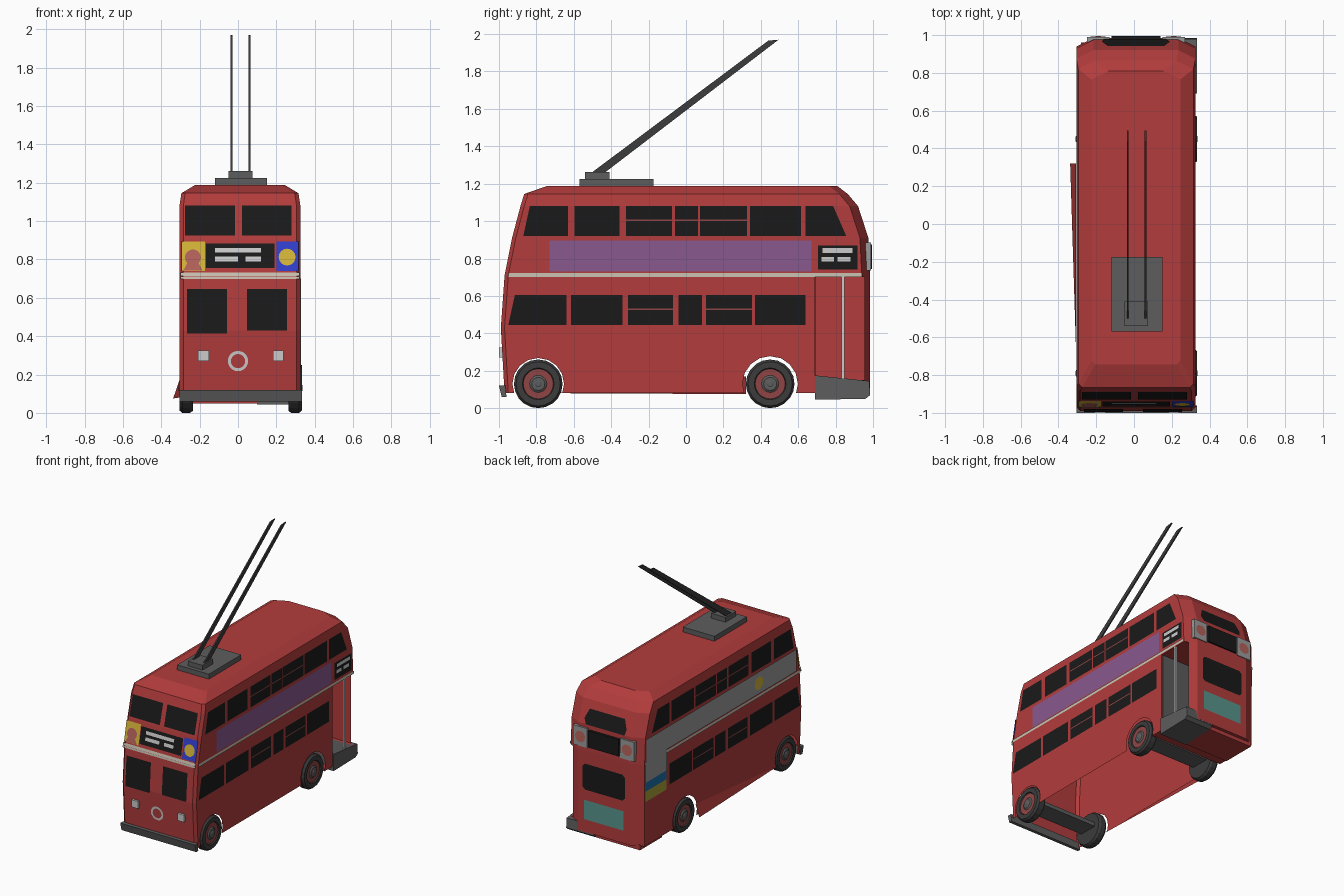
import bpy, bmesh, math
from mathutils import Vector

if "Cube" in bpy.data.objects:
    bpy.data.objects.remove(bpy.data.objects["Cube"])

CX = 0.01  # body centre line
MATS = {}
COLORS = dict(red=(0.45, 0.045, 0.045), black=(0.01, 0.01, 0.01), dark=(0.045, 0.045, 0.045),
              grey=(0.11, 0.11, 0.11), cream=(0.6, 0.55, 0.45), white=(0.6, 0.6, 0.6),
              purple=(0.25, 0.1, 0.27), silver=(0.33, 0.33, 0.33), yellow=(0.65, 0.45, 0.04),
              blue=(0.03, 0.05, 0.6), sky=(0.01, 0.16, 0.4), olive=(0.4, 0.35, 0.04),
              teal=(0.1, 0.3, 0.27), pink=(0.45, 0.12, 0.1), hub=(0.28, 0.06, 0.06))


def mat(c):
    if c not in MATS:
        MATS[c] = bpy.data.materials.new(c)
        MATS[c].diffuse_color = (*COLORS[c], 1)
    return MATS[c]


def make(name, verts, faces, color):
    bm = bmesh.new()
    vs = [bm.verts.new(v) for v in verts]
    for f in faces:
        bm.faces.new([vs[i] for i in f])
    bmesh.ops.recalc_face_normals(bm, faces=bm.faces)
    me = bpy.data.meshes.new(name)
    bm.to_mesh(me)
    bm.free()
    ob = bpy.data.objects.new(name, me)
    bpy.context.collection.objects.link(ob)
    me.materials.append(mat(color))
    return ob


def loft(name, rings, color, caps=True):
    n = len(rings[0])
    faces = [[r * n + i, r * n + (i + 1) % n, (r + 1) * n + (i + 1) % n, (r + 1) * n + i]
             for r in range(len(rings) - 1) for i in range(n)]
    if caps:
        faces += [list(range(n)), list(range((len(rings) - 1) * n, len(rings) * n))]
    return make(name, [v for r in rings for v in r], faces, color)


def prism(name, yz, x0, x1, color):
    return loft(name, [[(x, y, z) for y, z in yz] for x in (x0, x1)], color)


def box(name, x0, x1, y0, y1, z0, z1, color):
    return prism(name, [(y0, z0), (y1, z0), (y1, z1), (y0, z1)], x0, x1, color)


def circle(r, n, cy=0, cz=0):
    return [(cy + r * math.cos(2 * math.pi * i / n), cz + r * math.sin(2 * math.pi * i / n)) for i in range(n)]


def rect(a0, a1, b0, b1):
    return [(a0, b0), (a1, b0), (a1, b1), (a0, b1)]


# Body: horizontal rings (z, front y, back y, half width)
RINGS = [(0.08, -0.97, 0.985, 0.315), (0.43, -0.99, 0.985, 0.315), (0.71, -0.97, 0.985, 0.315),
         (0.91, -0.93, 0.975, 0.315), (1.08, -0.885, 0.92, 0.315), (1.145, -0.865, 0.865, 0.305),
         (1.187, -0.745, 0.81, 0.235)]


def ring(z, yf, yb, w):
    half = [(w - 0.02, yf), (w, yf + 0.02), (w, yb - 0.045), (w - 0.09, yb)]
    return [(CX + x, y, z) for x, y in half] + [(CX - x, y, z) for x, y in reversed(half)]


def at(z, col):
    for a, b in zip(RINGS, RINGS[1:]):
        if z <= b[0]:
            break
    t = (z - a[0]) / (b[0] - a[0])
    return a[col] + t * (b[col] - a[col])


def panel(name, side, pts, color, off=0.004):
    """Flat panel laid on the body: F/B use (x, z), L/R use (y, z)."""
    place = {'F': lambda a, z: (a, at(z, 1) - off, z), 'B': lambda a, z: (a, at(z, 2) + off, z),
             'R': lambda a, z: (CX + at(z, 3) + off, a, z), 'L': lambda a, z: (CX - at(z, 3) - off, a, z)}[side]
    ob = make(name, [place(a, z) for a, z in pts], [list(range(len(pts)))], color)
    out = Vector({'F': (0, -1, 0), 'B': (0, 1, 0), 'R': (1, 0, 0), 'L': (-1, 0, 0)}[side])
    if ob.data.polygons[0].normal.dot(out) < 0:
        ob.data.flip_normals()
    return ob


body = loft("body", [ring(*r) for r in RINGS], 'red')
AXLES = (-0.79, 0.45)
cutters = [prism("arch_cutter", circle(r, 16, y, 0.13), -0.6, 0.6, 'red') for y, r in zip(AXLES, (0.138, 0.148))]
cutters.append(box("door_cutter", -0.26, 0.6, 0.69, 0.955, 0.15, 0.7, 'red'))
for c in cutters:
    c.hide_render = True
    m = body.modifiers.new("cut", 'BOOLEAN')
    m.operation, m.solver, m.object = 'DIFFERENCE', 'EXACT', c
dg = bpy.context.evaluated_depsgraph_get()
body_mesh = bpy.data.meshes.new_from_object(body.evaluated_get(dg))
body.modifiers.clear()
body.data = body_mesh
for c in cutters:
    bpy.data.objects.remove(c)

# Open the underside ahead of the rear platform, leaving a hollow shell
bm = bmesh.new()
bm.from_mesh(body_mesh)
gone = []
for f in bm.faces:
    c = f.calc_center_median()
    if c.z < 0.35 and abs(c.x - CX) < 0.25 and c.y < 0.65 and (c.y > -0.94 or f.normal.z < -0.9):
        gone.append(f)
bmesh.ops.delete(bm, geom=gone, context='FACES')
bm.to_mesh(body_mesh)
bm.free()

# Left skirt flare
make("skirt_flare", [(-0.306, -0.7, 0.08), (-0.338, 0.32, 0.075), (-0.306, 0.32, 0.17)], [[0, 1, 2]], 'red')

# Rear entrance
prism("entrance_platform", [(0.69, 0.045), (0.96, 0.05), (0.985, 0.07), (0.98, 0.145), (0.69, 0.175)], 0.1, 0.333, 'grey')
box("rear_underfloor", -0.28, 0.1, 0.69, 0.96, 0.05, 0.09, 'red')
box("entrance_bulkhead", -0.25, 0.315, 0.688, 0.694, 0.16, 0.7, 'grey')
box("entrance_pole", 0.313, 0.328, 0.832, 0.848, 0.15, 0.7, 'white')

# Side windows, both sides
UPPER = [(-0.595, -0.355), (-0.32, -0.075), (-0.06, 0.065), (0.075, 0.327), (0.343, 0.616)]
LOWER = [(-0.615, -0.34), (-0.31, -0.07), (-0.04, 0.085), (0.107, 0.353), (0.37, 0.64)]
for s in 'LR':
    for a, b in UPPER:
        panel("upper_window", s, rect(a, b, 0.92, 1.08), 'black')
    panel("upper_front_window", s, [(-0.87, 0.92), (-0.63, 0.92), (-0.63, 1.08), (-0.835, 1.08)], 'black')
    panel("upper_rear_window", s, [(0.64, 0.92), (0.857, 0.92), (0.787, 1.08), (0.64, 1.08)], 'black')
    for a, b in LOWER:
        panel("lower_window", s, rect(a, b, 0.445, 0.605), 'black')
    panel("lower_front_window", s, [(-0.95, 0.445), (-0.64, 0.445), (-0.64, 0.605), (-0.915, 0.605)], 'black')
    for (a, b), z in [(w, 1.005) for w in UPPER[1:4]] + [(LOWER[1], 0.53), (LOWER[3], 0.53)]:
        panel("window_bar", s, rect(a, b, z - 0.004, z + 0.004), 'hub', 0.007)
    panel("belt_line", s, rect(-0.95, 0.94, 0.702, 0.723), 'cream', 0.006)

# Right side advert and rear route board
panel("right_advert", 'R', rect(-0.73, 0.67, 0.73, 0.895), 'purple')
panel("side_route_board", 'R', rect(0.707, 0.916, 0.74, 0.87), 'black')
for a, b, z in [(0.73, 0.89, 0.83), (0.725, 0.79, 0.783), (0.81, 0.88, 0.783)]:
    panel("side_route_bar", 'R', rect(a, b, z, z + 0.025), 'white', 0.007)

# Left side advert, dropping down behind the last window
panel("left_advert", 'L', rect(-0.9, 0.93, 0.73, 0.9), 'silver', 0.007)
panel("left_advert_drop", 'L', rect(0.68, 0.935, 0.57, 0.73), 'silver', 0.007)
panel("left_blue_stripe", 'L', rect(0.68, 0.935, 0.5, 0.57), 'sky')
panel("left_yellow_stripe", 'L', rect(0.68, 0.935, 0.42, 0.5), 'olive')
panel("left_advert_disc", 'L', circle(0.05, 16, -0.44, 0.815), 'yellow', 0.01)

# Front
for x0, x1 in [(-0.276, -0.016), (0.02, 0.28)]:
    panel("front_upper_window", 'F', rect(x0, x1, 0.925, 1.08), 'black')
panel("front_window_left", 'F', rect(-0.265, -0.057, 0.415, 0.645), 'black', 0.006)
panel("front_window_right", 'F', rect(0.047, 0.255, 0.43, 0.645), 'black', 0.006)
panel("front_belt", 'F', rect(-0.3, 0.32, 0.713, 0.733), 'cream', 0.006)
panel("front_belt_lower", 'F', rect(-0.3, 0.32, 0.698, 0.712), 'cream', 0.007)
panel("front_left_poster", 'F', rect(-0.295, -0.172, 0.74, 0.893), 'yellow')
panel("poster_disc", 'F', circle(0.042, 14, -0.235, 0.81), 'pink', 0.007)
panel("poster_base", 'F', [(-0.285, 0.742), (-0.185, 0.742), (-0.205, 0.78), (-0.265, 0.78)], 'pink', 0.007)
panel("front_right_poster", 'F', rect(0.2, 0.316, 0.74, 0.893), 'blue')
panel("poster_disc", 'F', circle(0.044, 16, 0.256, 0.812), 'yellow', 0.007)
panel("front_route_board", 'F', rect(-0.167, 0.19, 0.755, 0.882), 'black')
for a, b, z in [(-0.12, 0.12, 0.835), (-0.12, 0.0, 0.79), (0.04, 0.12, 0.79)]:
    panel("front_route_bar", 'F', rect(a, b, z, z + 0.025), 'white', 0.008)
for x in (-0.18, 0.21):
    box("headlight", x - 0.028, x + 0.028, -1.0, -0.97, 0.27, 0.325, 'white')
outer, inner = circle(0.053, 20, 0, 0.27), circle(0.037, 20, 0, 0.27)
loft("front_ring", [[(x, at(z, 1) - 0.006, z) for x, z in c] for c in (outer, inner)], 'white', False)
prism("front_bumper", [(-1.0, 0.12), (-0.985, 0.06), (-0.96, 0.06), (-0.965, 0.12)], -0.305, 0.333, 'grey')

# Back
panel("back_upper_window", 'B', [(-0.16, 0.91), (0.17, 0.91), (0.19, 0.95), (0.16, 1.02), (-0.14, 1.02), (-0.17, 0.95)], 'black')
box("back_route_board", -0.12, 0.14, 0.97, 0.995, 0.745, 0.875, 'black')
for a, b, z in [(-0.08, 0.1, 0.825), (-0.08, 0.0, 0.78), (0.03, 0.1, 0.78)]:
    panel("back_route_bar", 'B', rect(a, b, z, z + 0.025), 'white', 0.013)
for s in (-1, 1):
    x = CX + s * 0.2
    box("back_poster", x - 0.06, x + 0.06, 0.94, 0.99, 0.735, 0.885, 'silver')
    panel("back_poster_disc", 'B', circle(0.043, 14, x, 0.81), 'pink', 0.012)
panel("back_lower_window", 'B', [(-0.15, 0.41), (0.17, 0.41), (0.19, 0.43), (0.19, 0.59), (0.17, 0.61),
                                 (-0.15, 0.61), (-0.17, 0.59), (-0.17, 0.43)], 'black')
panel("back_advert", 'B', rect(-0.16, 0.18, 0.18, 0.33), 'teal')

# Wheels, turned around x from (inset, radius) profiles
PARTS = [("tyre", 'dark', [(0.07, 0.08), (0.07, 0.12), (0.055, 0.13), (0.015, 0.13), (0.0, 0.118), (0.0, 0.085), (0.012, 0.078)]),
         ("rim", 'hub', [(0.008, 0.086), (0.022, 0.07), (0.022, 0.05), (0.008, 0.045)]),
         ("hub_cap", 'grey', [(0.008, 0.046), (0.0, 0.035), (0.0, 0.018), (-0.004, 0.012)])]
for y in AXLES:
    for s in (-1, 1):
        for name, color, prof in PARTS:
            loft(name, [[(0.014 + s * (0.319 - a), py, pz) for py, pz in circle(r, 20, y, 0.13)] for a, r in prof], color)
    box("axle_cover", -0.24, 0.27, y - 0.075, y + 0.075, 0.12, 0.15, 'grey')

# Roof collector gear
box("collector_base", -0.12, 0.15, -0.57, -0.175, 1.18, 1.225, 'grey')
box("collector_mount", -0.05, 0.075, -0.54, -0.41, 1.225, 1.262, 'grey')
for x in (-0.033, 0.06):
    prism("trolley_pole", [(-0.51, 1.255), (-0.44, 1.255), (0.495, 1.97), (0.44, 1.965)], x - 0.005, x + 0.005, 'dark')

for m in bpy.data.materials:
    if m.users and not m.is_grease_pencil:
        m.use_nodes = True
        m.node_tree.nodes["Principled BSDF"].inputs["Base Color"].default_value = m.diffuse_color
